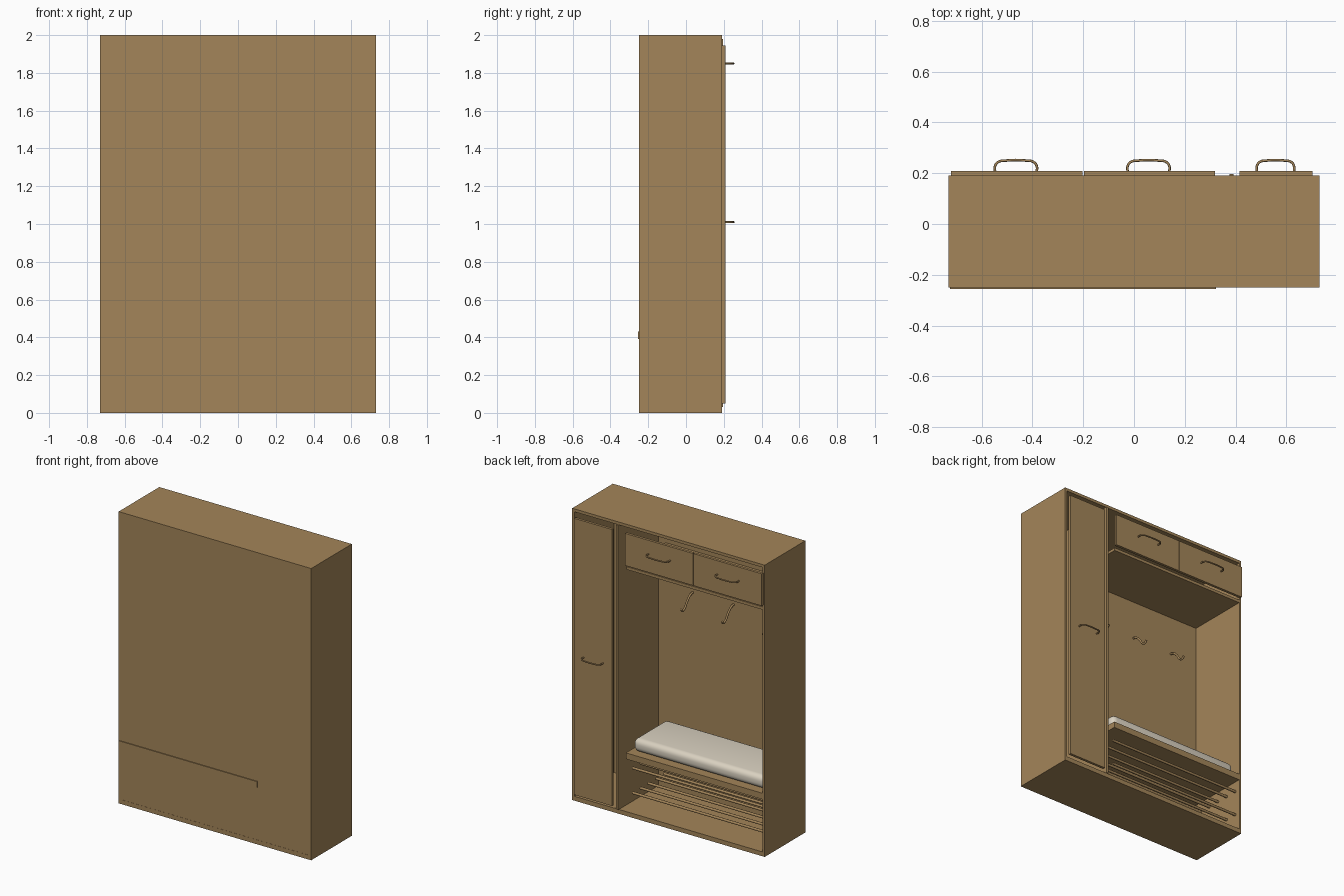
import bpy
import bmesh
import math
from mathutils import Vector

cube = bpy.data.objects.get("Cube")
if cube:
    bpy.data.objects.remove(cube, do_unlink=True)


def material(name, colour):
    mat = bpy.data.materials.new(name)
    mat.use_nodes = True
    mat.diffuse_color = (*colour, 1)
    mat.node_tree.nodes["Principled BSDF"].inputs["Base Color"].default_value = (*colour, 1)
    return mat


WOOD = material("oak brown", (0.37, 0.235, 0.10))
FABRIC = material("cream fabric", (0.70, 0.64, 0.53))


def add_mesh(name, bm, mat):
    mesh = bpy.data.meshes.new(name)
    bm.to_mesh(mesh)
    bm.free()
    mesh.materials.append(mat)
    obj = bpy.data.objects.new(name, mesh)
    bpy.context.collection.objects.link(obj)
    return obj


def box(name, x, y, z, mat=WOOD):
    """Box from (min, max) pairs along each axis."""
    bm = bmesh.new()
    bmesh.ops.create_cube(bm, size=1)
    for v in bm.verts:
        v.co = Vector([(a + b) / 2 + c * (b - a) for (a, b), c in zip((x, y, z), v.co)])
    return add_mesh(name, bm, mat)


def tube(name, points, radius, smooth=True):
    """Round bar along a path, turned into a mesh."""
    curve = bpy.data.curves.new(name, "CURVE")
    curve.dimensions = "3D"
    curve.bevel_depth = radius
    curve.bevel_resolution = 2
    curve.resolution_u = 6
    curve.use_fill_caps = True
    if smooth:
        spline = curve.splines.new("BEZIER")
        spline.bezier_points.add(len(points) - 1)
        for p, co in zip(spline.bezier_points, points):
            p.co = co
            p.handle_left_type = p.handle_right_type = "AUTO"
    else:
        spline = curve.splines.new("POLY")
        spline.points.add(len(points) - 1)
        for p, co in zip(spline.points, points):
            p.co = (*co, 1)
    curve.materials.append(WOOD)
    obj = bpy.data.objects.new(name, curve)
    bpy.context.collection.objects.link(obj)
    bpy.ops.object.select_all(action="DESELECT")
    bpy.context.view_layer.objects.active = obj
    obj.select_set(True)
    bpy.ops.object.convert(target="MESH")
    bpy.ops.object.shade_smooth_by_angle(angle=math.radians(50))
    return bpy.context.object


# Carcass
W, BACK, OPEN = 0.73, -0.25, 0.19
INNER = W - 0.016
depth = (BACK, OPEN)
box("base_board", (-W, W), depth, (0, 0.012))
box("floor_board", (-W, W), depth, (0.012, 0.03))
box("top_board", (-W, W), depth, (1.98, 2.0))
for side, sx in (("left", 1), ("right", -1)):
    box(f"{side}_side", tuple(sorted((sx * INNER, sx * W))), depth, (0.03, 1.98))
box("back_panel", (-INNER, INNER), (BACK + 0.001, BACK + 0.012), (0.03, 1.98))
box("partition", (0.376, 0.392), (BACK + 0.012, 0.197), (0.03, 1.98))

# Shelf below the drawers and the bench board
box("drawer_shelf", (-INNER, 0.32), (BACK + 0.012, OPEN), (1.69, 1.71))
box("bench_board", (-0.725, 0.323), (-0.255, OPEN), (0.39, 0.432))

# Door and drawer fronts
front = (OPEN, 0.208)
box("closet_door", (0.415, 0.702), front, (0.05, 1.945))
box("left_drawer_front", (-0.197, 0.318), front, (1.725, 1.945))
box("right_drawer_front", (-0.72, -0.203), front, (1.725, 1.945))


# Bow handles
def handle(name, x, z, half):
    side = [(half, 0.205), (half, 0.228), (half * 0.85, 0.244), (half * 0.45, 0.250)]
    path = [(x - h, y, z) for h, y in side] + [(x + h, y, z) for h, y in reversed(side)]
    tube(name, path, 0.005)


handle("closet_handle", 0.557, 1.01, 0.073)
handle("left_drawer_handle", 0.057, 1.85, 0.082)
handle("right_drawer_handle", -0.465, 1.85, 0.082)

# Coat hooks on the back panel
hook = [(-0.24, 1.425), (-0.215, 1.42), (-0.175, 1.385), (-0.15, 1.35), (-0.125, 1.34), (-0.11, 1.355)]
for i in range(3):
    x = 0.115 - 0.31 * i
    tube(f"coat_hook_{i + 1}", [(x, y, z) for y, z in hook], 0.007)

# Shoe racks made of round bars
for level, z in (("upper", 0.32), ("lower", 0.15)):
    for i in range(5):
        y = 0.15 - 0.085 * i
        tube(f"{level}_rack_bar_{i + 1}", [(-INNER, y, z), (0.30, y, z)], 0.009, smooth=False)

# Bench cushion with soft edges
cushion = box("cushion", (-0.70, 0.30), (-0.21, 0.15), (0.432, 0.522), FABRIC)
bevel = cushion.modifiers.new("soft_edges", "BEVEL")
bevel.width = 0.036
bevel.segments = 5
bpy.ops.object.select_all(action="DESELECT")
bpy.context.view_layer.objects.active = cushion
cushion.select_set(True)
bpy.ops.object.convert(target="MESH")
bpy.ops.object.shade_smooth_by_angle(angle=math.radians(40))
